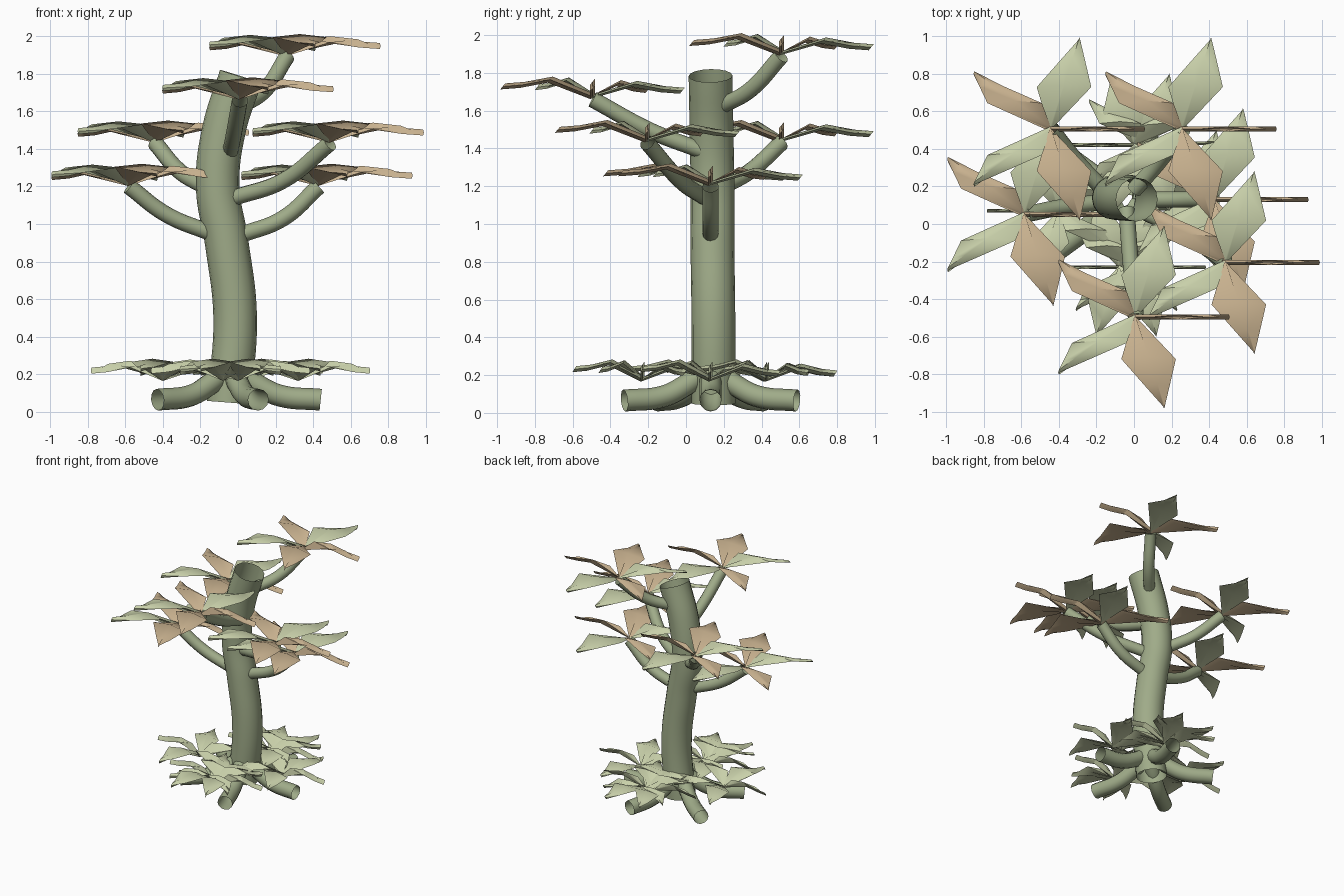
import bpy, bmesh, math
from mathutils import Vector

if "Cube" in bpy.data.objects:
    bpy.data.objects.remove(bpy.data.objects["Cube"])


def material(name, rgb):
    m = bpy.data.materials.new(name)
    m.diffuse_color = (*rgb, 1)
    m.use_nodes = True
    m.node_tree.nodes["Principled BSDF"].inputs["Base Color"].default_value = m.diffuse_color
    return m


BARK = material("sage_bark", (0.35, 0.41, 0.25))
GREEN = material("pale_green_leaf", (0.58, 0.63, 0.40))
TAN = material("tan_leaf", (0.59, 0.45, 0.28))


def tube(name, points, radius, sides=4):
    """Open-ended smooth tube along a curve."""
    cu = bpy.data.curves.new(name, 'CURVE')
    cu.dimensions = '3D'
    cu.bevel_depth = radius
    cu.bevel_resolution = sides
    cu.use_fill_caps = False
    cu.resolution_u = 8
    sp = cu.splines.new('BEZIER')
    sp.bezier_points.add(len(points) - 1)
    for bp, p in zip(sp.bezier_points, points):
        bp.co = p
        bp.handle_left_type = bp.handle_right_type = 'AUTO'
    ob = bpy.data.objects.new(name, cu)
    bpy.context.collection.objects.link(ob)
    cu.materials.append(BARK)
    bpy.ops.object.select_all(action='DESELECT')
    ob.select_set(True)
    bpy.context.view_layer.objects.active = ob
    bpy.ops.object.convert(target='MESH')
    bpy.ops.object.shade_smooth_by_angle(angle=math.radians(40))
    return bpy.context.object


# Leaf sections: distance along, half width, half thickness, height, tilt
SECTIONS = [(0.0, 0.006, 0.013, 0.0, 0.0), (0.235, 0.145, 0.016, 0.078, 0.012),
            (0.39, 0.063, 0.016, 0.050, 0.012), (0.50, 0.004, 0.016, 0.042, 0.012)]


def leaf_cluster(name, centre, scale=1.0, zscale=1.0, flip=1, tan_leaves=True):
    """Five kite leaves whose width always runs along x."""
    bm = bmesh.new()
    centre = Vector(centre)
    for i in range(5):
        a = math.radians(72 * i)
        dx, dy = math.cos(a), math.sin(a)
        rings = []
        for s, w, t, z, tilt in SECTIONS:
            c = Vector((dx * s, dy * s, z - tilt * dy))
            ring = []
            for ox, oy, oz in ((w, 0, 0), (0, 0.013, t), (-w, 0, 0), (0, -0.013, -t)):
                p = c + Vector((ox, oy, oz))
                p = Vector((p.x * flip * scale, p.y * scale, p.z * zscale))
                ring.append(bm.verts.new(centre + p))
            rings.append(ring)
        faces = []
        for r0, r1 in zip(rings, rings[1:]):
            for k in range(4):
                n = (k + 1) % 4
                faces.append(bm.faces.new((r0[k], r0[n], r1[n], r1[k])))
        faces.append(bm.faces.new(rings[-1]))
        faces.append(bm.faces.new(rings[0]))
        for f in faces:
            f.material_index = 1 if tan_leaves and i in (0, 2, 4) else 0
    bmesh.ops.recalc_face_normals(bm, faces=bm.faces)
    me = bpy.data.meshes.new(name)
    bm.to_mesh(me)
    bm.free()
    me.materials.append(GREEN)
    me.materials.append(TAN)
    ob = bpy.data.objects.new(name, me)
    bpy.context.collection.objects.link(ob)
    bpy.ops.object.select_all(action='DESELECT')
    ob.select_set(True)
    bpy.context.view_layer.objects.active = ob
    bpy.ops.object.shade_smooth_by_angle(angle=math.radians(50))


# Curved trunk
tube("trunk", [(-0.05, 0.145, 0.05), (-0.015, 0.145, 0.5), (-0.06, 0.14, 0.9),
               (-0.108, 0.14, 1.2), (-0.075, 0.135, 1.5), (0.015, 0.13, 1.785)], 0.116, 6)

# Branches with a leaf cluster at each tip
BRANCHES = [
    [(0.00, 0.18, 1.62), (0.14, 0.34, 1.71), (0.26, 0.505, 1.89)],
    [(-0.18, 0.20, 1.20), (-0.31, 0.34, 1.28), (-0.44, 0.505, 1.43)],
    [(-0.14, 0.12, 0.95), (-0.38, 0.09, 1.05), (-0.58, 0.05, 1.20)],
    [(-0.04, 0.08, 1.39), (-0.02, -0.18, 1.49), (0.01, -0.495, 1.66)],
    [(-0.02, 0.10, 1.14), (0.24, -0.03, 1.23), (0.49, -0.205, 1.43)],
    [(0.01, 0.13, 0.94), (0.24, 0.13, 1.03), (0.43, 0.13, 1.20)],
]
for i, path in enumerate(BRANCHES):
    tube(f"branch_{i + 1}", path, 0.043)
    x, y, z = path[-1]
    leaf_cluster(f"leaf_cluster_{i + 1}", (x - 0.005, y, z + 0.015))

# Five roots spreading from the trunk base
ROOT_PROFILE = [(0.06, 0.20), (0.14, 0.145), (0.26, 0.088), (0.48, 0.065)]
for i in range(5):
    a = math.radians(72 * i)
    tube(f"root_{i + 1}", [(-0.04 + r * math.cos(a), 0.13 + r * math.sin(a), z)
                           for r, z in ROOT_PROFILE], 0.058)

# Ground foliage around the base, partly mirrored
BASE = [(0.32, 0.13, 1), (0.07, 0.43, 1), (0.0, 0.42, -1),
        (0.0, -0.23, 1), (-0.08, -0.23, -1), (-0.40, 0.07, -1)]
for i, (x, y, flip) in enumerate(BASE):
    leaf_cluster(f"base_leaves_{i + 1}", (x, y, 0.178), 0.76, 1.0, flip, False)
